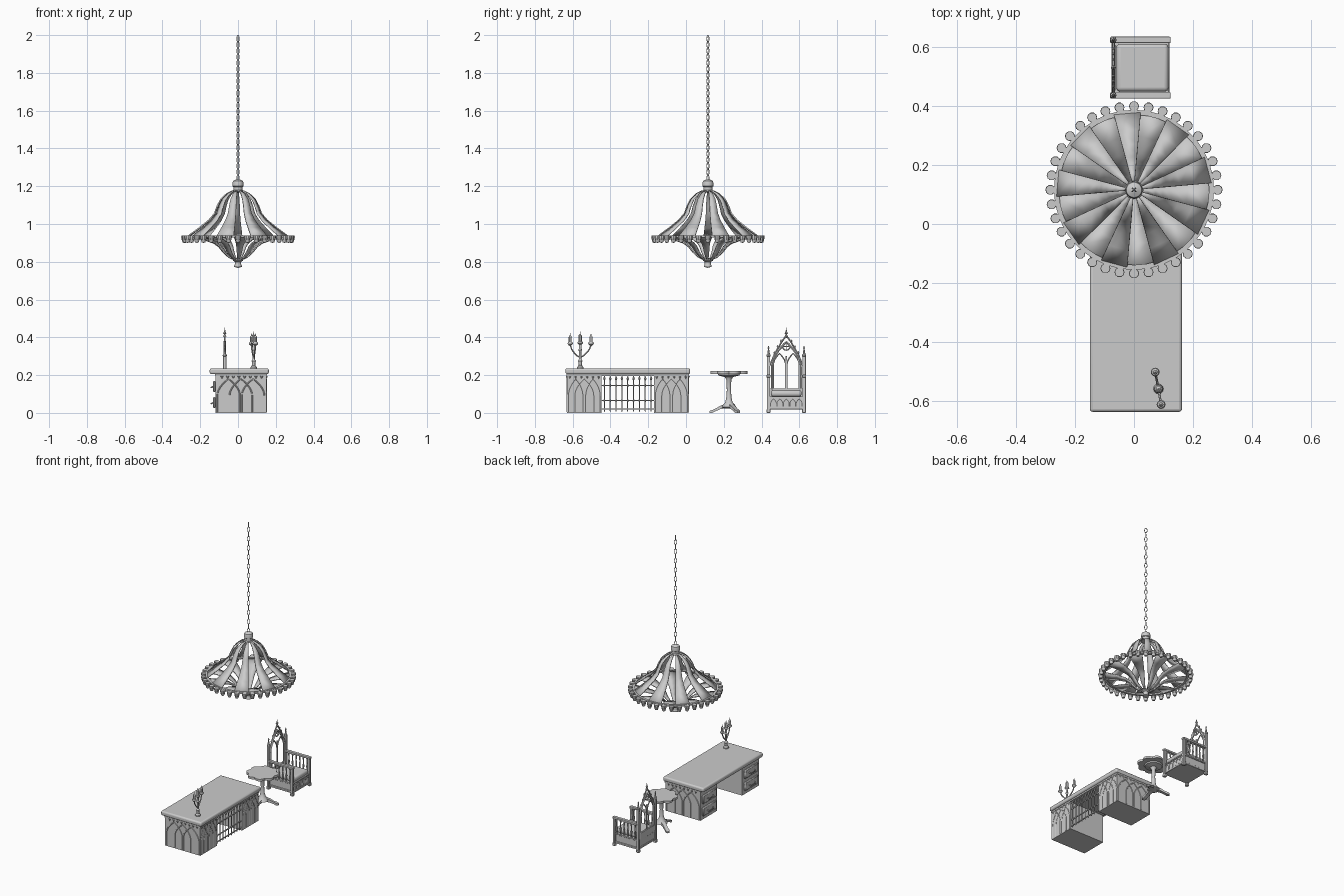
import bpy, bmesh
from math import sin, cos, pi, radians
from mathutils import Vector

if "Cube" in bpy.data.objects:
    bpy.data.objects.remove(bpy.data.objects["Cube"])


def finish(name, bm):
    bmesh.ops.remove_doubles(bm, verts=bm.verts, dist=1e-5)
    bmesh.ops.recalc_face_normals(bm, faces=bm.faces)
    me = bpy.data.meshes.new(name)
    bm.to_mesh(me)
    bm.free()
    ob = bpy.data.objects.new(name, me)
    bpy.context.collection.objects.link(ob)
    return ob


def boxes(name, items, bevel=0.0, seg=1):
    """items: (x0, x1, y0, y1, z0, z1)"""
    bm = bmesh.new()
    for x0, x1, y0, y1, z0, z1 in items:
        vs = bmesh.ops.create_cube(bm, size=1)['verts']
        for v in vs:
            v.co = (x0 + (v.co.x + .5) * (x1 - x0), y0 + (v.co.y + .5) * (y1 - y0),
                    z0 + (v.co.z + .5) * (z1 - z0))
    ob = finish(name, bm)
    if bevel:
        m = ob.modifiers.new('bevel', 'BEVEL')
        m.width, m.segments = bevel, seg
    return ob


def lathe(name, profile, centres, n=12):
    """revolve (r, z) profile about z at each centre"""
    bm = bmesh.new()
    for c in centres:
        rings = [[bm.verts.new(Vector(c) + Vector((r * cos(2 * pi * i / n), r * sin(2 * pi * i / n), z)))
                  for i in range(n)] for r, z in profile]
        for a, b in zip(rings, rings[1:]):
            for i in range(n):
                j = (i + 1) % n
                bm.faces.new((a[i], a[j], b[j], b[i]))
    return finish(name, bm)


def tubes(name, paths, r, cyclic=False):
    cu = bpy.data.curves.new(name, 'CURVE')
    cu.dimensions, cu.bevel_depth, cu.bevel_resolution, cu.use_fill_caps = '3D', r, 1, True
    for p in paths:
        sp = cu.splines.new('POLY')
        sp.points.add(len(p) - 1)
        for q, co in zip(sp.points, p):
            q.co = (*co, 1)
        sp.use_cyclic_u = cyclic
    tmp = bpy.data.objects.new(name + '_curve', cu)
    bpy.context.collection.objects.link(tmp)
    me = bpy.data.meshes.new_from_object(tmp.evaluated_get(bpy.context.evaluated_depsgraph_get()))
    bpy.data.objects.remove(tmp)
    ob = bpy.data.objects.new(name, me)
    bpy.context.collection.objects.link(ob)
    return ob


def lancet(c, w, z0, zs, za, n=6):
    """pointed arch outline as (u, z)"""
    side = [(w, z0)] + [(w * (1 - (i / n) ** 2), zs + (za - zs) * i / n) for i in range(n + 1)]
    return [(c - u, z) for u, z in side] + [(c + u, z) for u, z in reversed(side[:-1])]


def strips(name, profile, n, start, half):
    bm = bmesh.new()
    for k in range(n):
        a = start + 2 * pi * k / n
        rows = [[bm.verts.new((r * cos(a + s * half), LY + r * sin(a + s * half), z)) for s in (-1, 1)]
                for r, z in profile]
        for p, q in zip(rows, rows[1:]):
            bm.faces.new((p[0], p[1], q[1], q[0]))
    ob = finish(name, bm)
    m = ob.modifiers.new('thickness', 'SOLIDIFY')
    m.thickness, m.offset = .007, 0


# ---- hanging lamp ----
LY = 0.116
L = (0, LY, 0)
upper = [(.03, 1.175), (.06, 1.16), (.092, 1.13), (.11, 1.095), (.125, 1.055), (.155, 1.02), (.205, .98), (.262, .938)]
lower = [(.262, .932), (.185, .918), (.13, .9), (.102, .88), (.078, .85), (.05, .825), (.018, .81)]
strips('lamp_upper_slats', upper, 9, radians(15), radians(10))
strips('lamp_lower_slats', lower, 9, radians(-5), radians(10))
lathe('lamp_rim', [(.255, .928), (.272, .928), (.272, .94), (.255, .94), (.255, .928)], [L], 36)
beads = [(.284 * cos(k * pi / 18), LY + .284 * sin(k * pi / 18), 0) for k in range(36)]
lathe('lamp_pendants', [(0, .938), (.016, .938), (.017, .93), (.013, .913), (.009, .902), (0, .9)], beads, 10)
lathe('lamp_cap', [(0, 1.24), (.012, 1.235), (.026, 1.228), (.029, 1.218), (.029, 1.2), (.024, 1.196), (.024, 1.18),
                   (.032, 1.172), (0, 1.165)], [L], 20)
lathe('lamp_finial', [(0, .82), (.027, .815), (.027, .806), (.017, .8), (.017, .785), (.02, .78), (.02, .773), (0, .768)],
      [L], 16)
links = []
N = 24
for k in range(N):
    zc = 1.243 + k * (1.981 - 1.243) / (N - 1)
    t = radians(45 + 90 * (k % 2))
    links.append([(.0085 * cos(a) * cos(t), LY + .0085 * cos(a) * sin(t), zc + .017 * sin(a))
                  for a in [2 * pi * i / 12 for i in range(12)]])
tubes('lamp_chain', links, .0022, True)

# ---- desk ----
boxes('desk_top', [(-.15, .163, -.638, .022, .205, .236)], .01, 3)
peds = [(-.63, -.447), (-.17, .014)]
boxes('desk_pedestals', [(-.12, .15, a, b, 0, .207) for a, b in peds])
boxes('desk_frieze', [(-.122, .153, -.633, .017, .195, .206)])
drawers, knobs = [], []
for a, b in peds:
    for z0, z1 in ((.025, .085), (.11, .17)):
        drawers.append((-.132, -.118, a + .018, b - .018, z0, z1))
        m, zc = (a + b) / 2, (z0 + z1) / 2
        knobs.append([(-.13, m - .03, zc), (-.142, m - .025, zc - .006), (-.142, m + .025, zc - .006), (-.13, m + .03, zc)])
boxes('desk_drawers', drawers, .005)
tubes('desk_drawer_pulls', knobs, .004)
# interlaced pointed arches on the outer faces
tracery = []
for a, b in peds:
    w = (b - a) / 2
    for c, hw in ((a + w, w * .55), (a + w * .5, w * .42), (a + w * 1.5, w * .42)):
        tracery.append([(.15, u, z) for u, z in lancet(c, hw, .005, .09, .18)])
for y in (-.63, .014):
    for c in (-.05, .015, .08):
        tracery.append([(u, y, z) for u, z in lancet(c, .06, .005, .09, .18)])
tubes('desk_tracery', tracery, .0035)
# little drops beneath the frieze
drops = [(.15, a + (b - a) * (i + .5) / 6, 0) for a, b in peds for i in range(6)]
drops += [(-.1 + .24 * (i + .5) / 8, y, 0) for y in (-.63, .014) for i in range(8)]
lathe('desk_drops', [(0, .197), (.008, .196), (.006, .19), (0, .18)], drops, 6)
# front grille
GX = .143
bars = [(GX, -.432 + i * .247 / 8, 0) for i in range(9)]
lathe('grille_bars', [(0, .004), (.003, .01), (.003, .058), (.007, .065), (.003, .072), (.003, .138), (.007, .145),
                      (.003, .152), (.003, .172), (.008, .18), (0, .202)], bars, 6)
boxes('grille_rails', [(GX - .003, GX + .003, -.448, -.169, z - .003, z + .003) for z in (.02, .065, .145)])

# ---- candelabrum ----
C = Vector((.083, -.56, 0))
lathe('candelabrum_stem', [(0, .235), (.017, .235), (.017, .242), (.009, .252), (.009, .268), (.012, .275), (.006, .285),
                           (.006, .325), (.01, .333), (.006, .342), (.007, .362), (.015, .37), (.012, .378), (.009, .38),
                           (.009, .41), (.003, .416), (0, .432)], [C], 12)
tips = [C + Vector((-.011, .057, 0)), C + Vector((.009, -.053, 0))]
arms = []
for t in tips:
    d = t - C
    arms.append([C + d * f + Vector((0, 0, z)) for f, z in
                 ((0, .295), (.3, .302), (.6, .318), (.85, .336), (1, .36))])
tubes('candelabrum_arms', arms, .004)
lathe('side_candles', [(0, .354), (.006, .356), (.015, .366), (.012, .374), (.008, .376), (.008, .402), (.003, .41),
                       (0, .425)], tips, 12)

# ---- side table ----
T = Vector((.03, .227, 0))
bm = bmesh.new()
outline = [bm.verts.new(T + Vector((cos(a), sin(a), 0)) * (.087 + .017 * abs(sin(4 * a))) + Vector((0, 0, .206)))
           for a in [2 * pi * i / 64 for i in range(64)]]
f = bm.faces.new(outline)
ext = bmesh.ops.extrude_face_region(bm, geom=[f])
bmesh.ops.translate(bm, vec=(0, 0, .015), verts=[v for v in ext['geom'] if isinstance(v, bmesh.types.BMVert)])
finish('table_top', bm)
lathe('table_stem', [(0, .207), (.06, .207), (.055, .198), (.022, .19), (.013, .175), (.011, .12), (.014, .08), (.02, .055),
                     (.034, .04), (.04, .03), (.025, .024), (0, .024)], [T], 16)
bm = bmesh.new()
for k in range(3):
    a = -pi / 2 + 2 * pi * k / 3
    d, s = Vector((cos(a), sin(a), 0)), Vector((-sin(a), cos(a), 0))
    # flat arched foot: distance, top, bottom, half width
    rows = [[bm.verts.new(T + d * r + s * (w * i) + Vector((0, 0, z))) for i, z in ((-1, b), (1, b), (1, t), (-1, t))]
            for r, t, b, w in ((.01, .05, .025, .014), (.045, .038, .02, .013), (.072, .022, .008, .011),
                               (.088, .015, 0, .014), (.103, .01, 0, .008))]
    for p, q in zip(rows, rows[1:]):
        for i in range(4):
            j = (i + 1) % 4
            bm.faces.new((p[i], p[j], q[j], q[i]))
    bm.faces.new(rows[0])
    bm.faces.new(rows[-1])
finish('table_feet', bm)

# ---- throne chair ----
CY, BX = .531, -.07
boxes('chair_seat_box', [(-.07, .115, .44, .622, .018, .085), (-.074, .12, .434, .628, .018, .032),
                         (-.074, .12, .434, .628, .078, .088)], .002)
cushion = boxes('chair_cushion', [(-.06, .117, .45, .612, .086, .12)], .014, 4)
ends = [CY - .094, CY + .094]
boxes('chair_posts', [(x - .009, x + .009, y - .009, y + .009, 0, h) for y in ends for x, h in ((BX, .3), (.113, .19))], .002)
boxes('chair_feet', [(x - .011, x + .011, y - .011, y + .011, 0, .02) for y in ends for x in (BX, .113)], .003)
lathe('chair_pinnacles', [(0, .298), (.011, .3), (.011, .306), (.007, .312), (.003, .338), (.005, .343), (0, .358)],
      [(BX, y, 0) for y in ends], 8)
boxes('chair_arm_rests', [(-.065, .124, y - .011, y + .011, .188, .202) for y in ends], .003, 2)
lathe('chair_arm_spindles', [(.006, .085), (.004, .1), (.006, .13), (.003, .15), (.006, .19)],
      [(-.045 + i * .028, y, 0) for y in ends for i in range(6)], 8)
# pointed arch back with twin lancets, ring and gable
P = lambda pts: [(BX, u, z) for u, z in pts]
tubes('chair_back_arch', [P(lancet(CY, .076, .085, .24, .375))], .007)
tubes('chair_back_lancets', [P(lancet(CY + s * .036, .033, .1, .25, .315)) for s in (-1, 1)], .004)
tubes('chair_back_ring', [P([(CY + .02 * cos(a * pi / 8), .352 + .02 * sin(a * pi / 8)) for a in range(16)])], .004, True)
tubes('chair_back_cross', [P([(CY, .332), (CY, .372)]), P([(CY - .02, .352), (CY + .02, .352)])], .0025)
tubes('chair_back_gable', [P([(CY + s * .088, .25), (CY + s * .06, .315), (CY + s * .025, .375), (CY, .41)]) for s in (-1, 1)], .005)
lathe('chair_crockets', [(0, -.008), (.006, 0), (0, .01)],
      [(BX, CY + s * u, z) for s in (-1, 1) for u, z in ((.064, .318), (.046, .35), (.028, .38))], 6)
lathe('chair_spire', [(0, .395), (.009, .405), (.004, .415), (.009, .422), (.004, .43), (0, .453)], [(BX, CY, 0)], 8)
boxes('chair_back_rail', [(BX - .006, BX + .006, CY - .09, CY + .09, .085, .13),
                          (BX - .004, BX + .004, CY - .005, CY + .005, .12, .3)], .002)
# front trefoil arches on the seat box
tubes('chair_apron_arches', [[(.116, u, z) for u, z in lancet(CY + (i - 2) * .034, .015, .034, .05, .074)]
                             for i in range(5)], .0025)

for ob in bpy.context.collection.objects:
    ob.select_set(True)
    bpy.context.view_layer.objects.active = ob
bpy.ops.object.shade_smooth_by_angle(angle=radians(30))
